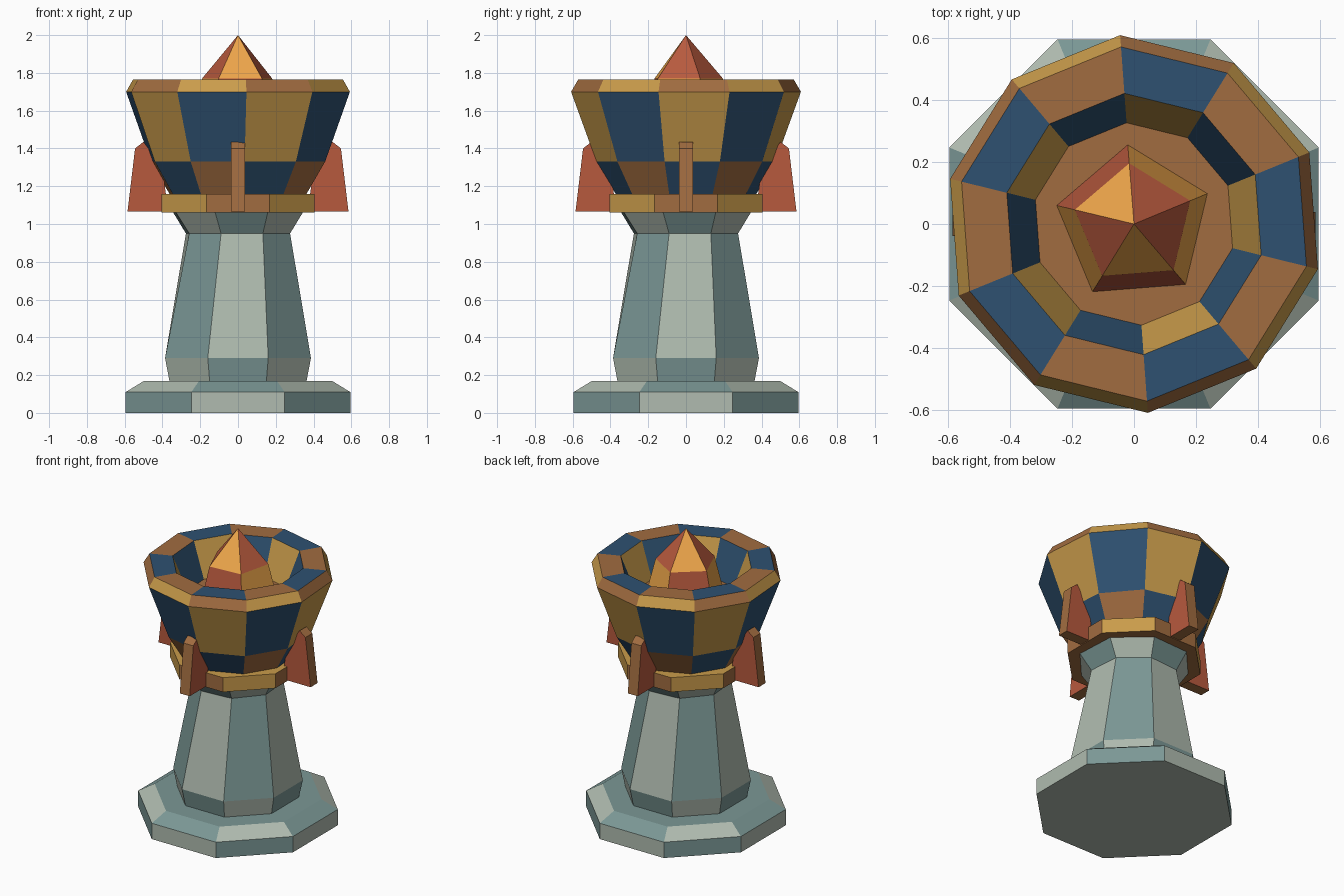
import bpy, bmesh
from math import sin, cos, radians
from mathutils import Matrix

if "Cube" in bpy.data.objects:
    bpy.data.objects.remove(bpy.data.objects["Cube"])


def material(name, rgb):
    m = bpy.data.materials.new(name)
    m.diffuse_color = [(c / 255) ** 2.2 for c in rgb] + [1]
    m.use_nodes = True
    m.node_tree.nodes["Principled BSDF"].inputs["Base Color"].default_value = m.diffuse_color
    return m


teal = material("teal_stone", (122, 150, 148))
sage = material("sage_stone", (174, 186, 174))
brown = material("brown", (160, 108, 66))
blue = material("blue", (50, 82, 112))
ochre = material("ochre", (200, 154, 76))
red = material("red", (182, 90, 64))
orange = material("orange", (238, 165, 76))


def finish(name, bm, mats):
    bmesh.ops.recalc_face_normals(bm, faces=bm.faces)
    mesh = bpy.data.meshes.new(name)
    bm.to_mesh(mesh)
    bm.free()
    for m in mats:
        mesh.materials.append(m)
    ob = bpy.data.objects.new(name, mesh)
    bpy.context.collection.objects.link(ob)
    return ob


def faceted(name, sides, start, rings, palette, bottom, top):
    """Stack of (radius, z, twist) polygons; facet colours step by row and side."""
    bm = bmesh.new()
    mats = palette + [bottom, top]
    n = len(palette)
    loops = []
    for r, z, twist in rings:
        if r == 0:
            loops.append([bm.verts.new((0, 0, z))] * sides)
            continue
        angles = [radians(start + twist + 360 * i / sides) for i in range(sides)]
        loops.append([bm.verts.new((r * cos(a), r * sin(a), z)) for a in angles])
    for row, (lo, hi) in enumerate(zip(loops, loops[1:])):
        for i in range(sides):
            j = (i + 1) % sides
            corners = list(dict.fromkeys((lo[i], lo[j], hi[j], hi[i])))
            bm.faces.new(corners).material_index = (row + i % 2) % n
    bm.faces.new(loops[0][::-1]).material_index = n
    if rings[-1][0] > 0:
        bm.faces.new(loops[-1]).material_index = n + 1
    return finish(name, bm, mats)


# Octagonal plinth with a chamfered top
faceted("plinth", 8, 22.5, [(0.644, 0, 0), (0.644, 0.11, 0), (0.538, 0.17, 0)],
        [teal, sage], sage, teal)

# Tapering, slightly twisted column with a flared neck
faceted("column", 8, 22.5,
        [(0.392, 0.165, 0), (0.418, 0.29, 0), (0.29, 0.95, 4.5), (0.37, 1.07, 3)],
        [sage, teal], teal, teal)

# Collar under the cup
faceted("collar", 8, 22.5, [(0.438, 1.06, 0), (0.438, 1.16, 0)],
        [ochre, brown], brown, ochre)

# Ten-sided hollow cup: lower bowl, wall, bevel, rim, inner wall
faceted("cup", 10, 22.2,
        [(0.35, 1.12, 0), (0.475, 1.33, 0), (0.61, 1.70, 0),
         (0.572, 1.765, 0), (0.422, 1.765, 0), (0.327, 1.53, 0)],
        [brown, blue, ochre], brown, brown)

# Pointed finial in the cup
faceted("finial", 5, 22.5, [(0.257, 1.525, 0), (0.196, 1.77, 0), (0, 2.0, 0)],
        [orange, red], red, red)

# Four brackets around the collar
outline = [(0.37, 1.065), (0.585, 1.065), (0.545, 1.40), (0.50, 1.435), (0.40, 1.30)]
for k, side in enumerate(("right", "back", "left", "front")):
    bm = bmesh.new()
    near = bm.faces.new([bm.verts.new((r, -0.038, z)) for r, z in outline])
    bmesh.ops.extrude_face_region(bm, geom=[near], use_keep_orig=True)
    bm.verts.ensure_lookup_table()
    bmesh.ops.translate(bm, verts=bm.verts[len(outline):], vec=(0, 0.076, 0))
    for f in bm.faces:
        f.material_index = 0 if len(f.verts) == len(outline) else 1
    bm.transform(Matrix.Rotation(radians(90 * k), 4, 'Z'))
    finish("bracket_" + side, bm, [red, brown])
